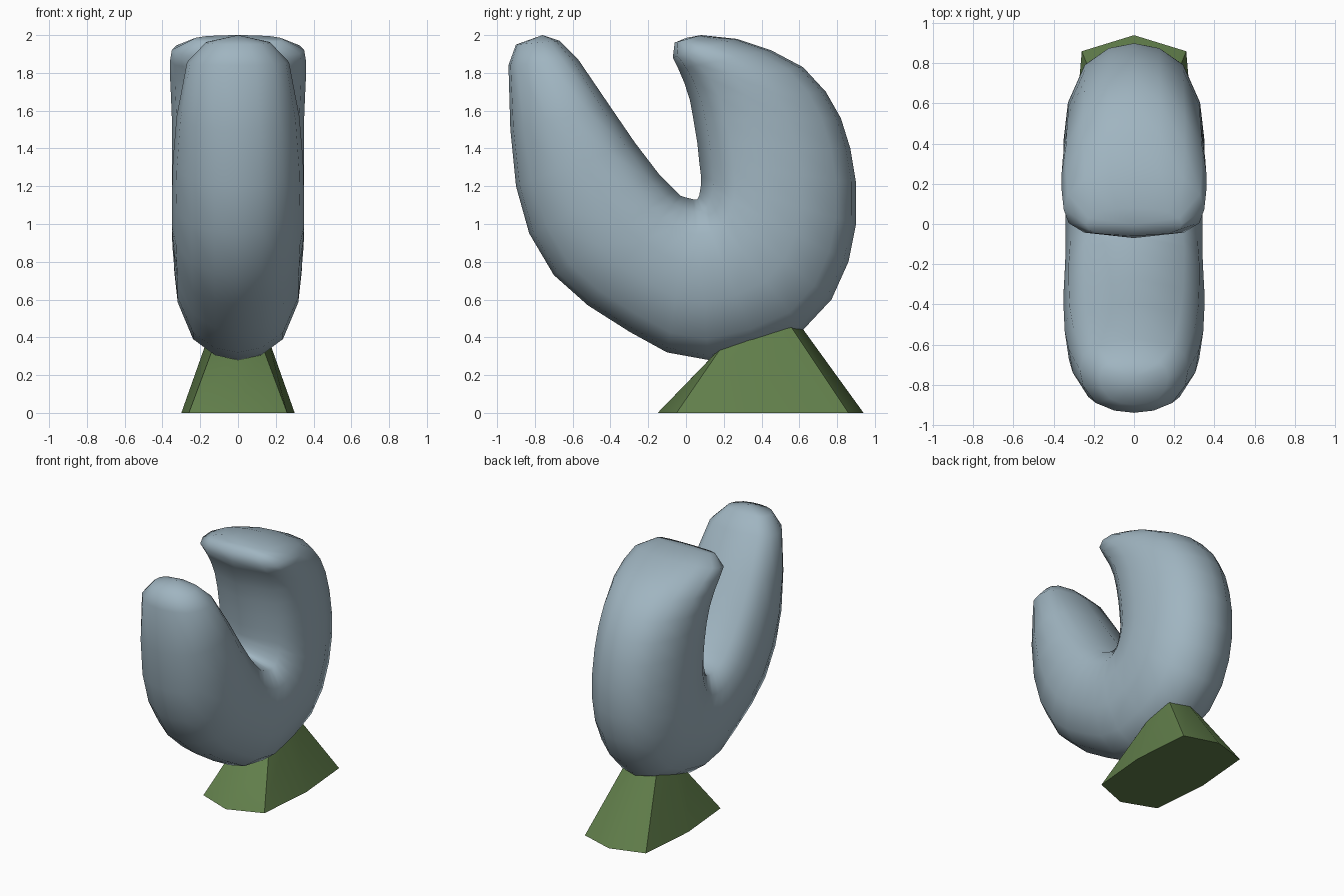
import bpy, bmesh
from mathutils import Vector

if "Cube" in bpy.data.objects:
    bpy.data.objects.remove(bpy.data.objects["Cube"])


def material(name, rgb):
    m = bpy.data.materials.new(name)
    m.diffuse_color = (*rgb, 1)
    m.use_nodes = True
    m.node_tree.nodes["Principled BSDF"].inputs["Base Color"].default_value = m.diffuse_color
    return m


def loft(name, rings, mat, angle, tips=(None, None)):
    """Skin closed rings of points; each end gets a flat cap or a fan to a tip point."""
    bm = bmesh.new()
    loops = [[bm.verts.new(p) for p in r] for r in rings]
    n = len(loops[0])
    for a, b in zip(loops, loops[1:]):
        for i in range(n):
            j = (i + 1) % n
            bm.faces.new((a[i], a[j], b[j], b[i]))
    for loop, tip in zip((loops[0], loops[-1]), tips):
        if tip is None:
            bm.faces.new(loop)
        else:
            t = bm.verts.new(tip)
            for i in range(n):
                bm.faces.new((loop[i], loop[(i + 1) % n], t))
    bmesh.ops.recalc_face_normals(bm, faces=bm.faces)
    me = bpy.data.meshes.new(name)
    bm.to_mesh(me)
    bm.free()
    me.materials.append(mat)
    ob = bpy.data.objects.new(name, me)
    bpy.context.collection.objects.link(ob)
    bpy.ops.object.select_all(action='DESELECT')
    bpy.context.view_layer.objects.active = ob
    ob.select_set(True)
    bpy.ops.object.shade_smooth_by_angle(angle=angle)
    return ob


def mirrored(half):
    """Close a half outline (first and last points on x = 0) into a full ring."""
    return half + [(-x, y, z) for x, y, z in half[-2:0:-1]]


# Claw cross-section: (share of half width, share of the way from outer to inner edge)
SECTION = [(0, 0), (.36, .03), (.7, .13), (.94, .36), (1, .58), (.93, .78), (.71, .92), (0, 1)]

# Claw stations: outer y, z, inner y, z, half width
STATIONS = [
    (-.90, 1.95, -.67, 1.97, .17), (-.94, 1.84, -.57, 1.87, .27),
    (-.93, 1.50, -.40, 1.62, .325), (-.90, 1.20, -.27, 1.43, .345),
    (-.83, .95, -.14, 1.26, .35), (-.70, .73, -.06, 1.18, .35),
    (-.52, .57, -.03, 1.15, .345), (-.30, .43, .00, 1.14, .34),
    (-.10, .32, .02, 1.135, .34), (.12, .28, .04, 1.13, .34),
    (.38, .34, .06, 1.13, .34), (.62, .44, .07, 1.15, .345),
    (.77, .60, .075, 1.18, .35), (.86, .80, .08, 1.21, .35),
    (.90, 1.00, .08, 1.25, .35), (.90, 1.22, .07, 1.33, .35),
    (.87, 1.40, .06, 1.43, .35), (.82, 1.56, .04, 1.55, .35),
    (.74, 1.70, .02, 1.66, .355), (.62, 1.83, -.01, 1.75, .36),
    (.45, 1.92, -.04, 1.82, .36), (.27, 1.98, -.07, 1.88, .35),
    (.08, 2.00, -.06, 1.96, .24)]

claw_rings = []
for oy, oz, iy, iz, w in STATIONS:
    half = []
    for s, t in SECTION:
        p = Vector((s * w, oy, oz)).lerp(Vector((s * w, iy, iz)), t)
        half.append(tuple(p))
    claw_rings.append(mirrored(half))
loft("claw", claw_rings, material("blue grey", (.35, .46, .53)), 1.2,
     ((0, -.76, 2.0), (0, 0, 1.985)))

# Flared foot, its top edge buried in the claw
foot_bottom = mirrored([(0, -.15, 0), (.26, -.05, 0), (.30, .40, 0), (.26, .86, 0), (0, .94, 0)])
foot_top = mirrored([(0, .16, .32), (.13, .19, .35), (.155, .36, .41), (.13, .54, .48), (0, .60, .47)])
loft("foot", [foot_bottom, foot_top], material("moss green", (.12, .21, .07)), .9)
